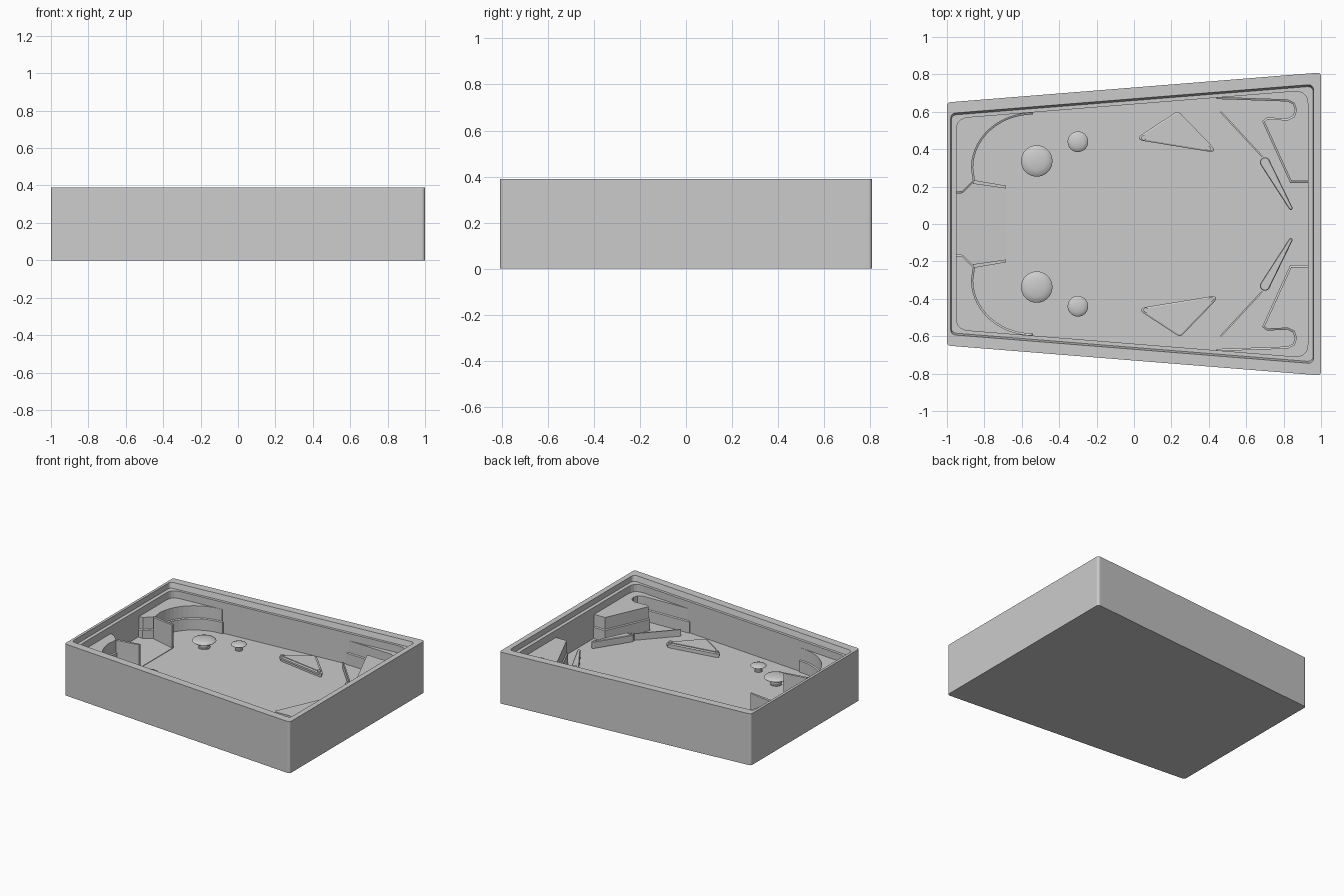
import bpy, bmesh, math
from mathutils import Vector

if "Cube" in bpy.data.objects:
    bpy.data.objects.remove(bpy.data.objects["Cube"])

FLOOR = 0.115


def finish(name, bm, smooth=False):
    bmesh.ops.recalc_face_normals(bm, faces=bm.faces[:])
    me = bpy.data.meshes.new(name)
    bm.to_mesh(me)
    bm.free()
    ob = bpy.data.objects.new(name, me)
    bpy.context.collection.objects.link(ob)
    if smooth:
        bpy.context.view_layer.objects.active = ob
        ob.select_set(True)
        bpy.ops.object.shade_smooth_by_angle(angle=math.radians(35))
        ob.select_set(False)
    return ob


def loft(name, rings, smooth=False):
    """Join (points, z) rings into one closed solid."""
    bm = bmesh.new()
    loops = [[bm.verts.new((x, y, z)) for x, y in pts] for pts, z in rings]
    n = len(loops[0])
    for a, b in zip(loops, loops[1:]):
        for i in range(n):
            j = (i + 1) % n
            bm.faces.new((a[i], a[j], b[j], b[i]))
    bm.faces.new(loops[0])
    bm.faces.new(loops[-1])
    return finish(name, bm, smooth)


def rounded(pts, r, seg=5):
    """Round the corners of a polygon with fixed point count."""
    out = []
    n = len(pts)
    for i in range(n):
        p = Vector(pts[i])
        a = (Vector(pts[i - 1]) - p).normalized()
        b = (Vector(pts[(i + 1) % n]) - p).normalized()
        d = r / math.tan(a.angle(b) / 2)
        s, e = p + a * d, p + b * d
        for k in range(seg + 1):
            t = k / seg
            q = s * (1 - t) ** 2 + p * 2 * t * (1 - t) + e * t * t
            out.append((q.x, q.y))
    return out


def inset(pts, d):
    """Move polygon edges inward by d."""
    n = len(pts)
    area = sum(pts[i - 1][0] * pts[i][1] - pts[i][0] * pts[i - 1][1] for i in range(n))
    s = 1 if area > 0 else -1
    out = []
    for i in range(n):
        p = Vector(pts[i])
        a = (p - Vector(pts[i - 1])).normalized()
        b = (Vector(pts[(i + 1) % n]) - p).normalized()
        na, nb = Vector((-a.y, a.x)) * s, Vector((-b.y, b.x)) * s
        q = p + (na + nb) * d / max(0.4, 1 + na.dot(nb))
        out.append((q.x, q.y))
    return out


def tray_outline(x0, x1, off, r):
    y = lambda x: 0.73 + 0.08 * x - off
    return rounded([(x0, -y(x0)), (x1, -y(x1)), (x1, y(x1)), (x0, y(x0))], r)


def circle(x, y, r, n=32):
    return [(x + r * math.cos(2 * math.pi * i / n), y + r * math.sin(2 * math.pi * i / n)) for i in range(n)]


# Tapered cabinet with stepped inner rim
outer = tray_outline(-1, 1, 0, 0.02)
rim = tray_outline(-0.98, 0.96, 0.06, 0.03)
ledge = tray_outline(-0.977, 0.957, 0.07, 0.03)
well = tray_outline(-0.95, 0.93, 0.09, 0.07)
loft("cabinet", [(outer, 0), (outer, 0.39), (rim, 0.39), (ledge, 0.35),
                 (well, 0.35), (well, FLOOR)])

for s, side in ((1, "left"), (-1, "right")):
    m = lambda pts: [(x, y * s) for x, y in pts]

    # Curved corner block with lower step
    arc = [(-0.54 - 0.32 * math.sin(t), 0.30 + 0.285 * math.cos(t))
           for t in [i * math.pi / 28 for i in range(15)]]
    corner = [(-0.54, 0.63)] + arc + [(-0.85, 0.23), (-0.915, 0.165), (-0.97, 0.16), (-0.97, 0.62)]
    # Lower end block with notched lane
    end = [(0.95, 0.22), (0.835, 0.22), (0.685, 0.55), (0.71, 0.57), (0.82, 0.565), (0.85, 0.58),
           (0.86, 0.61), (0.85, 0.64), (0.82, 0.655), (0.44, 0.668), (0.44, 0.70), (0.95, 0.73)]
    for nm, p in (("corner_block", corner), ("end_block", end)):
        p = m(p)
        top = inset(p, 0.009)
        loft(f"{side}_{nm}", [(p, FLOOR - 0.01), (p, 0.2), (top, 0.205), (top, 0.295)])

    # Entry lane side wall
    lane = m([(-0.86, 0.235), (-0.685, 0.205), (-0.685, 0.19), (-0.86, 0.215)])
    loft(f"{side}_lane_wall", [(lane, FLOOR - 0.01), (lane, 0.295)])

    # Mushroom bumpers
    for i, (x, y, r, h) in enumerate(((-0.52, 0.337, 0.084, 0.07), (-0.30, 0.44, 0.055, 0.055))):
        rings = [(0.5, 0), (0.5, 0.1), (0.42, 0.14), (0.42, 0.55), (0.95, 0.68), (1, 0.74),
                 (0.93, 0.83), (0.6, 0.95), (0.2, 1.0)]
        loft(f"{side}_bumper_{i}", [(circle(x, y * s, r * k), FLOOR + h * z) for k, z in rings], True)

    # Triangular kicker: base, band and cap
    dx = 0 if s > 0 else 0.012
    tri = [(0.0 + dx, 0.452), (0.235 + dx, 0.605), (0.455 + dx, 0.378)]
    tri = m(rounded(tri, 0.022, 6))
    i1, i2 = inset(tri, 0.008), inset(tri, 0.014)
    loft(f"{side}_kicker", [(i1, FLOOR - 0.01), (i1, 0.128), (tri, 0.132), (tri, 0.146),
                            (i1, 0.15), (i2, 0.15), (i2, 0.156)])
    for k, (x, y) in enumerate(((0.052 + dx, 0.46), (0.40 + dx, 0.402))):
        c = circle(x, y * s, 0.013, 16)
        loft(f"{side}_kicker_pin_{k}", [(c, 0.15), (c, 0.162)], True)

    # Flipper: tapered paddle with pivot
    a, b = Vector((0.70, 0.33)), Vector((0.838, 0.085))
    ang = math.atan2(b.y - a.y, b.x - a.x)
    pad = []
    for c, r, st in ((a, 0.027, ang + math.pi / 2), (b, 0.010, ang - math.pi / 2)):
        for k in range(9):
            t = st + math.pi * k / 8
            pad.append((c.x + r * math.cos(t), c.y + r * math.sin(t)))
    pad = m(pad)
    loft(f"{side}_flipper", [(pad, FLOOR + 0.005), (pad, 0.168), (inset(pad, 0.004), 0.172)])
    pin = circle(a.x, a.y * s, 0.014, 16)
    loft(f"{side}_flipper_pivot", [(pin, FLOOR - 0.01), (pin, 0.178)], True)

    # Thin guide rail
    rail = m([(0.46, 0.597), (0.466, 0.603), (0.689, 0.363), (0.683, 0.357)])
    loft(f"{side}_guide_rail", [(rail, FLOOR - 0.01), (rail, 0.165)])

# Entry ramp, gently rising between the lane walls
bm = bmesh.new()
top = [bm.verts.new(v) for v in ((-0.685, -0.2, FLOOR + 0.004), (-0.685, 0.2, FLOOR + 0.004),
                                 (-0.86, 0.225, 0.135), (-0.96, 0.17, 0.145),
                                 (-0.96, -0.17, 0.145), (-0.86, -0.225, 0.135))]
low = [bm.verts.new((v.co.x, v.co.y, FLOOR - 0.01)) for v in top]
bm.faces.new(top)
bm.faces.new(low)
for i in range(6):
    j = (i + 1) % 6
    bm.faces.new((top[i], top[j], low[j], low[i]))
finish("entry_ramp", bm)
